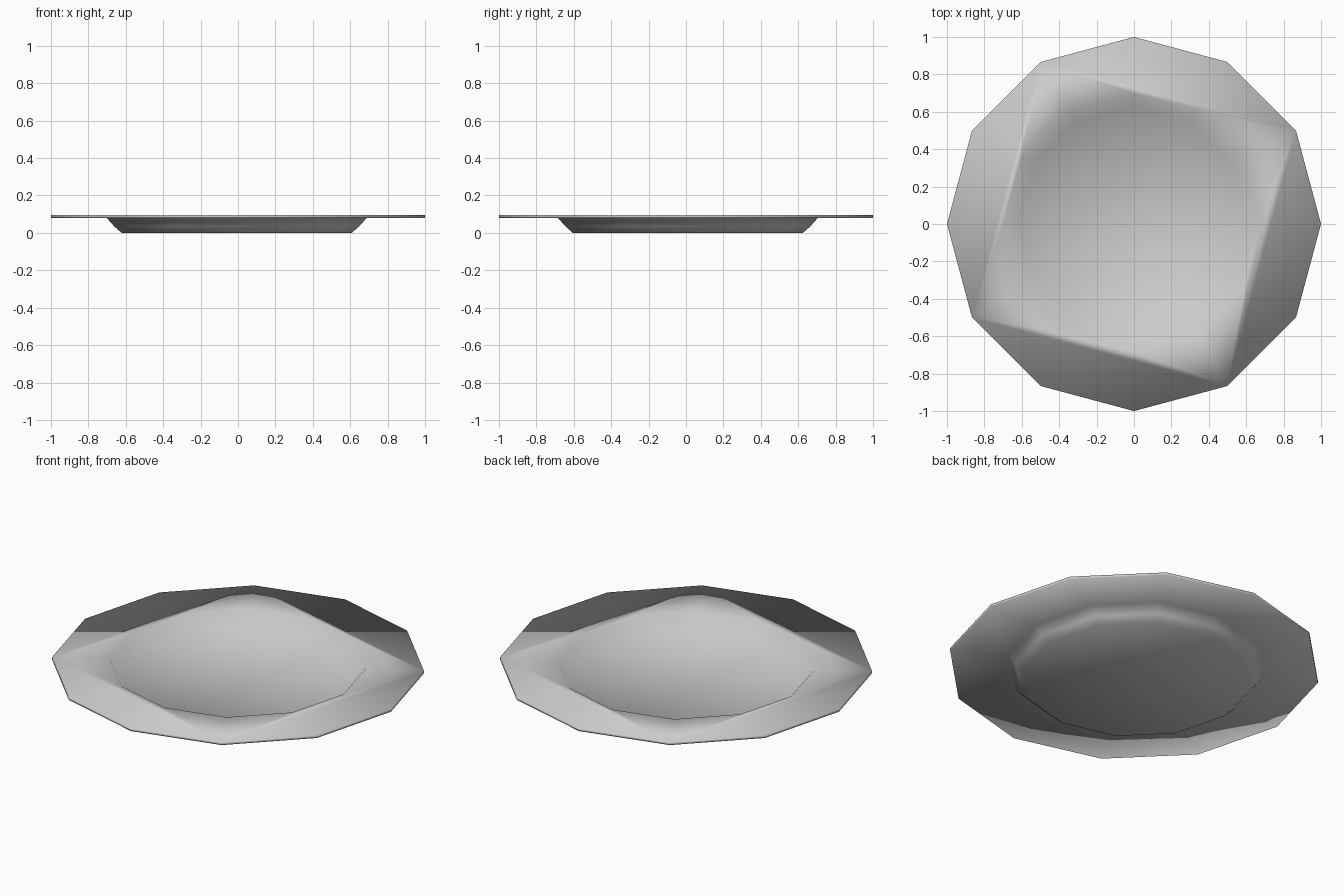
import bpy, bmesh
from math import sin, cos, radians

old = bpy.data.objects.get("Cube")
if old:
    bpy.data.objects.remove(old)

SIDES = 12
WELL_X, WELL_Y = -0.007, 0.01   # the well sits slightly off the rim's centre

# Plain grey glaze
glaze = bpy.data.materials.new("grey glaze")
glaze.use_nodes = True
colour = (0.6, 0.6, 0.6, 1)
glaze.diffuse_color = colour
glaze.node_tree.nodes["Principled BSDF"].inputs["Base Color"].default_value = colour

bm = bmesh.new()


def ring(radius, z, x=0, y=0):
    """Twelve-sided ring of vertices, counter-clockwise from +x."""
    angles = [radians(360 / SIDES * i) for i in range(SIDES)]
    return [bm.verts.new((x + radius * cos(a), y + radius * sin(a), z)) for a in angles]


def loft(a, b):
    for i in range(SIDES):
        j = (i + 1) % SIDES
        bm.faces.new((a[i], a[j], b[j], b[i]))


def fan(loop, z):
    centre = bm.verts.new((WELL_X, WELL_Y, z))
    for i in range(SIDES):
        bm.faces.new((loop[i], loop[(i + 1) % SIDES], centre))


# Rings from the underside up and over into the well
foot = ring(0.615, 0, WELL_X, WELL_Y)
belly = ring(0.655, 0.035, WELL_X, WELL_Y)
shoulder = ring(0.695, 0.08, WELL_X, WELL_Y)
rim_low = ring(1, 0.08)
rim_top = ring(1, 0.095)
well_edge = ring(0.69, 0.095, WELL_X, WELL_Y)
floor_edge = ring(0.615, 0.018, WELL_X, WELL_Y)

for a, b in ((foot, belly), (belly, shoulder), (shoulder, rim_low),
             (rim_low, rim_top), (well_edge, floor_edge)):
    loft(a, b)
fan(foot, 0)
fan(floor_edge, 0.018)

# Flat rim top: four corner segments, then triangles from their chords to the well
for k in range(1, SIDES, 3):
    outer = [rim_top[(k + i) % SIDES] for i in range(4)]
    inner = [well_edge[(k + i) % SIDES] for i in range(4)]
    bm.faces.new(outer)
    bm.faces.new((outer[0], outer[3], inner[2]))
    bm.faces.new((outer[0], inner[2], inner[1]))
    bm.faces.new((outer[0], inner[1], inner[0]))
    bm.faces.new((outer[3], inner[3], inner[2]))

bmesh.ops.recalc_face_normals(bm, faces=bm.faces[:])
for face in bm.faces:
    face.smooth = True

mesh = bpy.data.meshes.new("plate")
bm.to_mesh(mesh)
bm.free()
mesh.materials.append(glaze)
plate = bpy.data.objects.new("plate", mesh)
bpy.context.scene.collection.objects.link(plate)
